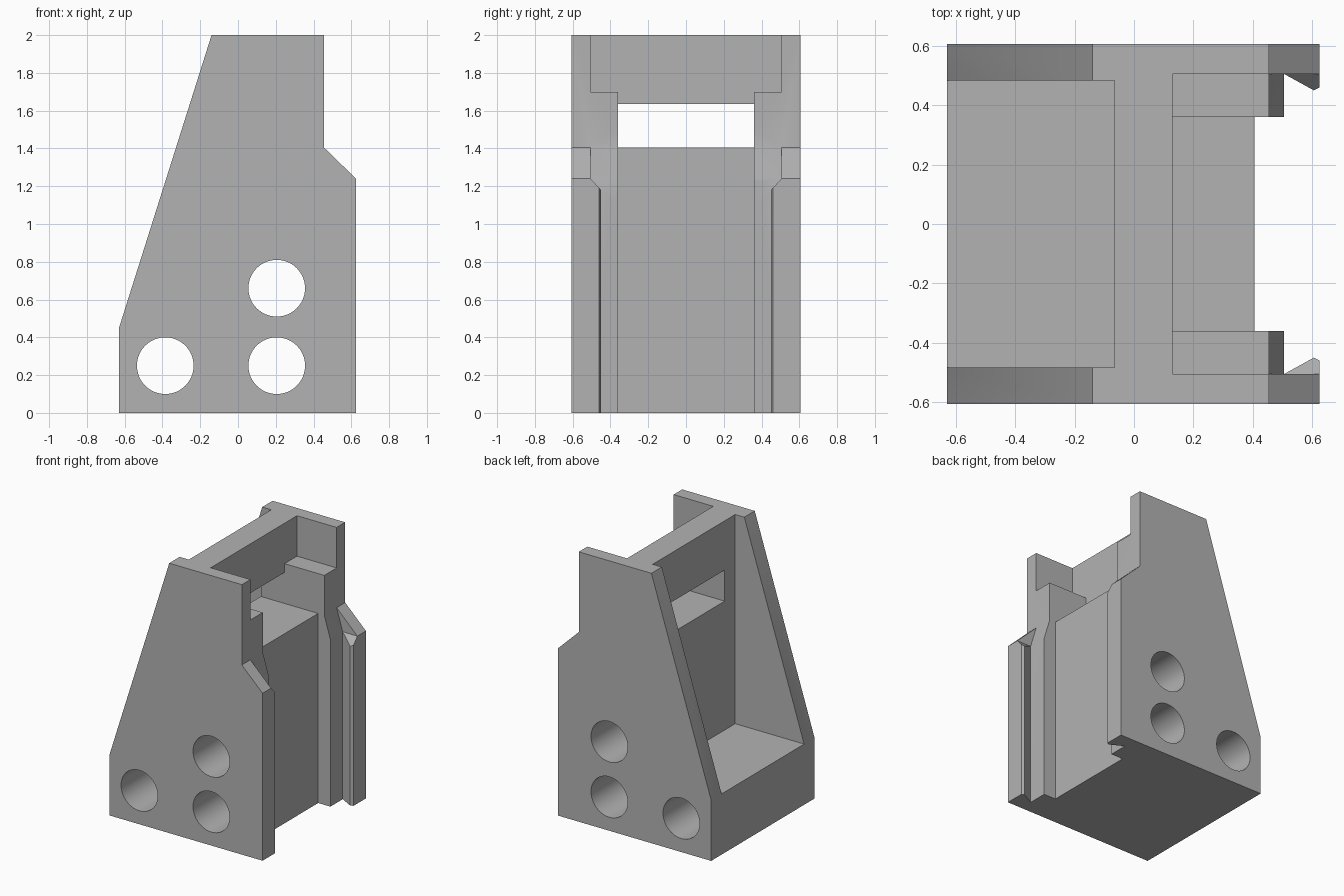
import bpy, bmesh
from mathutils import Vector
from math import radians

cube = bpy.data.objects.get("Cube")
if cube:
    bpy.data.objects.remove(cube, do_unlink=True)

GREY = (0.45, 0.45, 0.45, 1)
mat = bpy.data.materials.new("plain grey")
mat.use_nodes = True
mat.diffuse_color = GREY
mat.node_tree.nodes["Principled BSDF"].inputs["Base Color"].default_value = GREY


def prism(name, axis, points, lo, hi):
    """Extrude a 2D outline along an axis; points use the other two axes in order."""
    def place(p, d):
        v = list(p)
        v.insert("xyz".index(axis), d)
        return Vector(v)
    bm = bmesh.new()
    face = bm.faces.new([bm.verts.new(place(p, lo)) for p in points])
    ext = bmesh.ops.extrude_face_region(bm, geom=[face])
    shift = place((0, 0), hi - lo)
    bmesh.ops.translate(bm, vec=shift, verts=[v for v in ext["geom"] if isinstance(v, bmesh.types.BMVert)])
    bmesh.ops.recalc_face_normals(bm, faces=bm.faces)
    mesh = bpy.data.meshes.new(name)
    bm.to_mesh(mesh)
    bm.free()
    mesh.materials.append(mat)
    obj = bpy.data.objects.new(name, mesh)
    bpy.context.collection.objects.link(obj)
    return obj


def rect(x0, x1, z0, z1):
    return [(x0, z0), (x1, z0), (x1, z1), (x0, z1)]


def mirrored(half):
    """Close a half outline given as (y, other) with its mirror in y."""
    return half + [(-y, o) for y, o in reversed(half)]


# Solid body with the side plate outline
body = prism("bracket_body", "y", [(-.63, 0), (.625, 0), (.625, 1.24), (.455, 1.405),
                                   (.455, 2), (-.14, 2), (-.63, .45)], -.605, .605)

cutters = [
    # Pocket behind the sloping plates
    prism("slope_pocket_cutter", "y", rect(-1, -.065, .45, 3), -.483, .483),
    # Shallow pocket above the pillars
    prism("upper_pocket_cutter", "y", rect(.13, 1, 1.7, 3), -.505, .505),
    # Window through the web, open toward the rails
    prism("window_cutter", "y", [(-.2, 1.405), (1, 1.405), (1, 1.8), (.13, 1.8),
                                 (.13, 1.635), (-.2, 1.635)], -.36, .36),
    # Channel between the pillars
    prism("channel_cutter", "y", rect(.405, 1, -1, 1.5), -.36, .36),
    # Slanted pillar shoulders
    prism("shoulder_cutter", "y", [(.455, 1.405), (.505, 1.24), (1, 1.24), (1, 1.405)], -.505, .505),
    # Hooked rail grooves
    prism("rail_cutter", "z", [(x, y) for y, x in mirrored(
        [(.505, .505), (.45, .605), (.46, .625), (.46, 1)])], -1, 1.3),
    # Bevelled tops of the hooks
    prism("hook_top_cutter", "x", mirrored([(.505, 1.3), (.505, 1.24), (.4, 1.125)]), .505, 1),
]

# Round cross holes
for x, z in [(-.385, .25), (.205, .25), (.205, .66)]:
    bpy.ops.mesh.primitive_cylinder_add(vertices=64, radius=.15, depth=2,
                                        location=(x, 0, z), rotation=(radians(90), 0, 0))
    hole = bpy.context.object
    hole.name = "hole_cutter"
    hole.data.materials.append(mat)
    cutters.append(hole)

for cutter in cutters:
    cutter.hide_render = True
    cutter.hide_set(True)
    mod = body.modifiers.new(cutter.name, "BOOLEAN")
    mod.operation = "DIFFERENCE"
    mod.solver = "EXACT"
    mod.object = cutter

# Bake the cuts, then drop the cutters
bpy.context.view_layer.update()
graph = bpy.context.evaluated_depsgraph_get()
body.modifiers.update() if hasattr(body.modifiers, "update") else None
result = bpy.data.meshes.new_from_object(body.evaluated_get(graph))
body.modifiers.clear()
body.data = result
for cutter in cutters:
    bpy.data.objects.remove(cutter, do_unlink=True)

# Smooth hole walls, crisp edges elsewhere
bpy.ops.object.select_all(action="DESELECT")
body.select_set(True)
bpy.context.view_layer.objects.active = body
bpy.ops.object.shade_smooth_by_angle(angle=radians(20))
